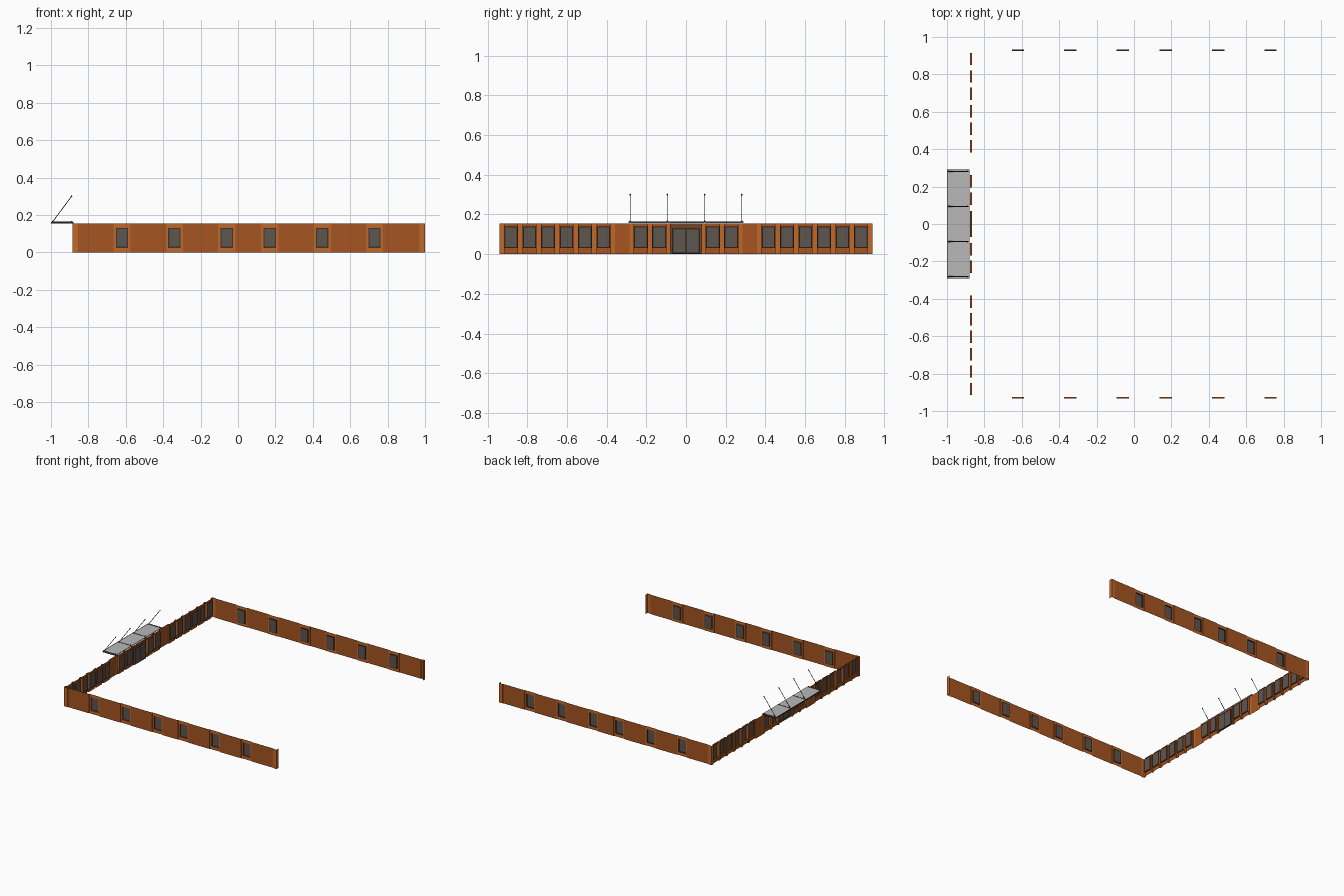
import bpy, bmesh, math
from mathutils import Vector, Matrix

if "Cube" in bpy.data.objects:
    bpy.data.objects.remove(bpy.data.objects["Cube"])

H = 0.155  # wall height


def material(name, rgb):
    m = bpy.data.materials.new(name)
    m.diffuse_color = (*rgb, 1)
    m.use_nodes = True
    m.node_tree.nodes["Principled BSDF"].inputs["Base Color"].default_value = m.diffuse_color
    return m


BRICK = material("brick_brown", (0.38, 0.090, 0.015))
ORANGE = material("orange_trim", (0.53, 0.135, 0.022))
GLASS = material("window_grey", (0.11, 0.090, 0.078))
FRAME = material("dark_frame", (0.045, 0.036, 0.030))
WOOD = material("door_brown", (0.17, 0.060, 0.020))
CANOPY = material("canopy_grey", (0.48, 0.48, 0.48))
MATS = [BRICK, ORANGE, GLASS, FRAME, WOOD, CANOPY]


def finish(name, bm):
    me = bpy.data.meshes.new(name)
    bm.to_mesh(me)
    bm.free()
    for m in MATS:
        me.materials.append(m)
    ob = bpy.data.objects.new(name, me)
    bpy.context.collection.objects.link(ob)
    return ob


class Wall:
    """Thin facade; to_world maps (along, outward, up) to world space."""

    def __init__(self, to_world):
        self.bm, self.to_world = bmesh.new(), to_world

    def quad(self, pts, mat):
        f = self.bm.faces.new([self.bm.verts.new(self.to_world(*p)) for p in pts])
        f.material_index = MATS.index(mat)

    def panel(self, u0, u1, z0, z1, d, mat):
        if u1 - u0 > 1e-5 and z1 - z0 > 1e-5:
            self.quad([(u0, d, z0), (u1, d, z0), (u1, d, z1), (u0, d, z1)], mat)

    def step(self, u, d0, d1, mat):
        self.quad([(u, d0, 0), (u, d1, 0), (u, d1, H), (u, d0, H)], mat)

    def ring(self, a, b, d, mat):
        """Flat border between rectangles a and b (u0, u1, z0, z1)."""
        self.panel(a[0], b[0], a[2], a[3], d, mat)
        self.panel(b[1], a[1], a[2], a[3], d, mat)
        self.panel(b[0], b[1], a[2], b[2], d, mat)
        self.panel(b[0], b[1], b[3], a[3], d, mat)

    def opening(self, bay, hole, depth, wall_mat, frame_mat, sill_mat, border, leaves=1):
        self.ring((bay[0], bay[1], 0, H), hole, 0, wall_mat)
        u0, u1, z0, z1 = hole
        # reveals
        for z in (z0, z1):
            self.quad([(u0, 0, z), (u1, 0, z), (u1, -depth, z), (u0, -depth, z)], sill_mat)
        for u in (u0, u1):
            self.quad([(u, 0, z0), (u, -depth, z0), (u, -depth, z1), (u, 0, z1)], sill_mat)
        # framed glass leaves
        w = (u1 - u0) / leaves
        for i in range(leaves):
            a = (u0 + i * w, u0 + (i + 1) * w, z0, z1)
            b = (a[0] + border, a[1] - border, z0 + border, z1 - border)
            self.ring(a, b, -depth, frame_mat)
            self.panel(*b, -depth, GLASS)


# Long side walls: broad flat stretches, shallow window bays, end piers
def side_wall(name, sign, sill):
    w = Wall(lambda u, d, z: (u, sign * (0.932 + d), z))
    x0, x1, d = -0.885, 1.0, 0.004
    u = x0 + 0.03
    w.panel(x0, u, 0, H, 0.008, ORANGE)
    w.step(u, 0.008, d, ORANGE)
    for c in (-0.62, -0.34, -0.06, 0.17, 0.45, 0.73):
        b0, b1 = c - 0.046, c + 0.046
        w.panel(u, b0, 0, H, d, BRICK)
        w.step(b0, d, 0, ORANGE)
        w.opening((b0, b1), (c - 0.033, c + 0.033, 0.025, 0.13), 0.008,
                  ORANGE, FRAME, sill, 0.006)
        w.step(b1, 0, d, ORANGE)
        u = b1
    w.panel(u, x1 - 0.03, 0, H, d, BRICK)
    w.step(x1 - 0.03, d, 0.008, ORANGE)
    w.panel(x1 - 0.03, x1, 0, H, 0.008, ORANGE)
    w.step(x1, 0.008, -0.017, ORANGE)   # short return at the open end
    finish(name, w.bm)


side_wall("front_wall", -1, BRICK)
side_wall("back_wall", 1, FRAME)

# Entrance wall: dense windows between projecting piers, door in the middle
w = Wall(lambda u, d, z: (-0.877 - d, u, z))
P = 0.009
near = [0.135, 0.228]
far = [0.415 + 0.0935 * i for i in range(6)]
bays = [(c - 0.036, c + 0.036, c) for c in near + far]
bays = sorted([(-b, -a, -c) for a, b, c in bays] + bays + [(-0.08, 0.08, 0)])
u = -0.94
for b0, b1, c in bays:
    wide = b0 - u > 0.05
    e = 0.02 if wide else 0
    if wide:  # broad pier with trimmed edges
        w.panel(u, u + e, 0, H, P, ORANGE)
        w.panel(b0 - e, b0, 0, H, P, ORANGE)
    w.panel(u + e, b0 - e, 0, H, P, BRICK if wide else ORANGE)
    w.step(b0, 0, P, ORANGE)
    w.step(b1, 0, P, ORANGE)
    if c == 0:
        w.opening((b0, b1), (-0.07, 0.07, 0.004, 0.13), 0.01, WOOD, FRAME, WOOD, 0.006, 2)
    else:
        w.opening((b0, b1), (c - 0.033, c + 0.033, 0.03, 0.14), 0.01,
                  BRICK, FRAME, BRICK, 0.005)
    u = b1
w.panel(u, 0.94, 0, H, P, ORANGE)
finish("entrance_wall", w.bm)


def box(name, x0, x1, y0, y1, z0, z1, mat):
    bm = bmesh.new()
    bmesh.ops.create_cube(bm, size=1)
    for v in bm.verts:
        v.co = ((x0 + x1) / 2 + v.co.x * (x1 - x0), (y0 + y1) / 2 + v.co.y * (y1 - y0),
                (z0 + z1) / 2 + v.co.z * (z1 - z0))
    for f in bm.faces:
        f.material_index = MATS.index(mat)
    return finish(name, bm)


# Entrance canopy: slab with thin dark edges
box("canopy_slab", -0.998, -0.88, -0.289, 0.289, 0.157, 0.163, CANOPY)
box("canopy_outer_edge", -1.0, -0.998, -0.291, 0.291, 0.156, 0.164, FRAME)
for s in (-1, 1):
    box("canopy_side_edge", -1.0, -0.88, s * 0.29 - 0.001, s * 0.29 + 0.001, 0.156, 0.164, FRAME)


# Canopy tie rods with end fixings
def rod(y):
    a, b = Vector((-0.99, y, 0.165)), Vector((-0.89, y, 0.30))
    bm = bmesh.new()
    turn = (b - a).to_track_quat('Z', 'Y').to_matrix().to_4x4()
    bmesh.ops.create_cone(bm, cap_ends=True, segments=8, radius1=0.002, radius2=0.002,
                          depth=(b - a).length,
                          matrix=Matrix.Translation((a + b) / 2) @ turn)
    for p in (a, b):
        bmesh.ops.create_icosphere(bm, subdivisions=1, radius=0.005,
                                   matrix=Matrix.Translation(p))
    bmesh.ops.create_icosphere(bm, subdivisions=1, radius=0.005,
                               matrix=Matrix.Translation((-0.89, y, 0.165)))
    for f in bm.faces:
        f.material_index = MATS.index(FRAME)
    finish("canopy_tie_rod", bm)


for y in (-0.281, -0.094, 0.094, 0.281):
    rod(y)
    box("canopy_rib", -0.99, -0.885, y - 0.0015, y + 0.0015, 0.163, 0.165, FRAME)
